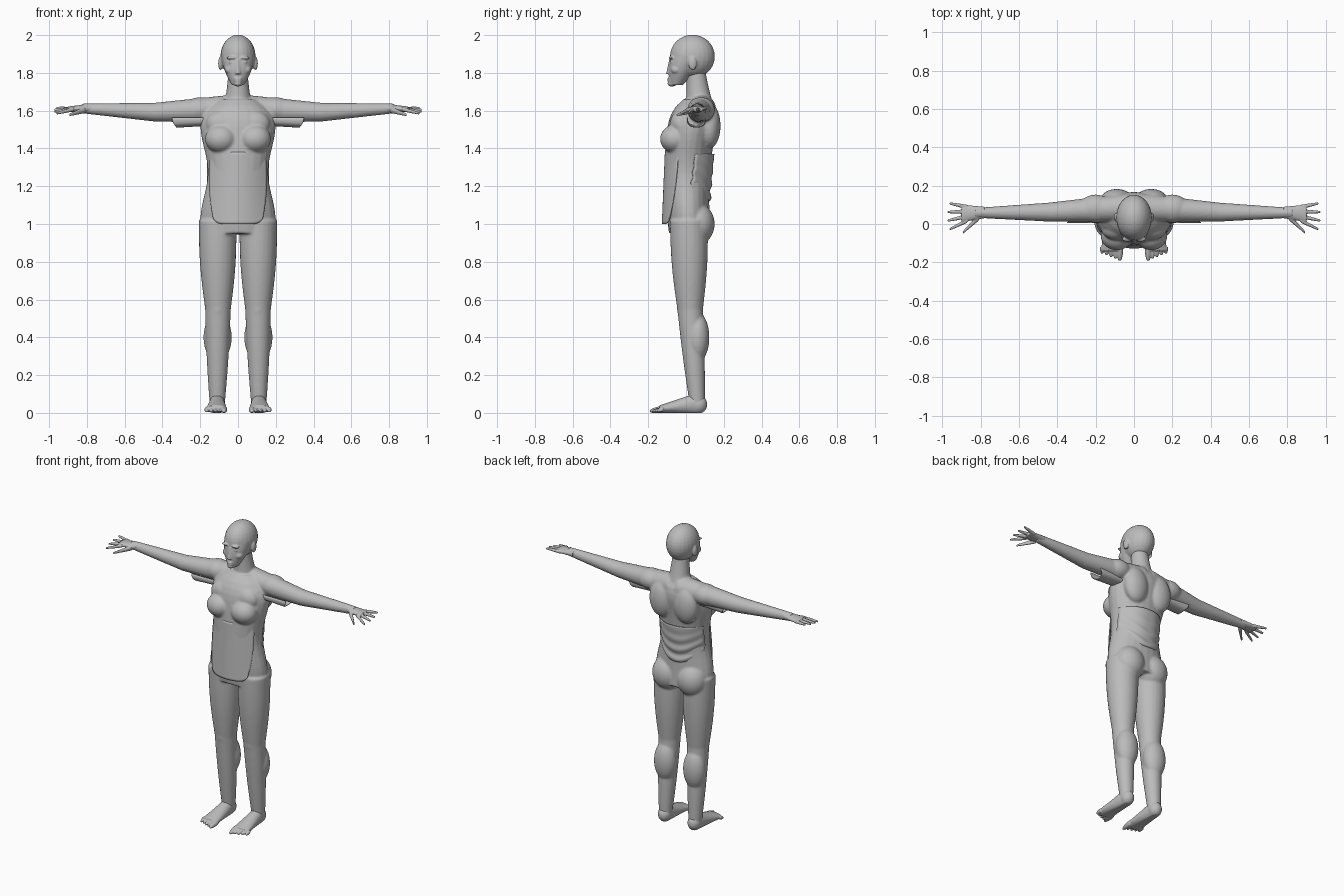
import bpy, bmesh, math
from mathutils import Vector, Matrix

cube = bpy.data.objects.get("Cube")
if cube:
    bpy.data.objects.remove(cube, do_unlink=True)

grey = bpy.data.materials.new("matte grey")
grey.use_nodes = True
grey.diffuse_color = (0.5, 0.5, 0.5, 1)
grey.node_tree.nodes["Principled BSDF"].inputs["Base Color"].default_value = grey.diffuse_color


def tube(bm, start, end, ring, sides=24, steps=20):
    """Skin elliptical rings from start to end; ring(t) gives two radii and a y shift."""
    start, end = Vector(start), Vector(end)
    span = end - start
    main = max(range(3), key=lambda axis: abs(span[axis]))
    i, j = [axis for axis in range(3) if axis != main]
    rings = []
    for step in range(steps + 1):
        t = step / steps
        a, b, shift = ring(t)
        loop = []
        for k in range(sides):
            angle = math.tau * k / sides
            co = start + span * t
            co.y += shift
            co[i] += a * math.cos(angle)
            co[j] += b * math.sin(angle)
            loop.append(bm.verts.new(co))
        rings.append(loop)
    for lower, upper in zip(rings, rings[1:]):
        for k in range(sides):
            n = (k + 1) % sides
            bm.faces.new((lower[k], lower[n], upper[n], upper[k]))
    bm.faces.new(rings[0])
    bm.faces.new(rings[-1])


def taper(bm, start, end, r_start, r_end, bulge=0):
    """Round limb with an optional swelling at its middle."""
    def ring(t):
        r = r_start + (r_end - r_start) * t + bulge * math.sin(math.pi * t)
        return r, r, 0
    tube(bm, start, end, ring)


def ball(bm, centre, radii):
    matrix = Matrix.Translation(centre) @ Matrix.Diagonal((*radii, 1))
    bmesh.ops.create_uvsphere(bm, u_segments=24, v_segments=16, radius=1, matrix=matrix)


def finish(name, bm):
    bmesh.ops.recalc_face_normals(bm, faces=bm.faces)
    for face in bm.faces:
        face.smooth = True
    mesh = bpy.data.meshes.new(name)
    bm.to_mesh(mesh)
    bm.free()
    mesh.materials.append(grey)
    ob = bpy.data.objects.new(name, mesh)
    bpy.context.collection.objects.link(ob)
    return ob


def fuse(name, bm, voxel, rounds):
    """Melt overlapping forms into one smooth skin."""
    ob = finish(name, bm)
    remesh = ob.modifiers.new("fuse", "REMESH")
    remesh.mode = "VOXEL"
    remesh.voxel_size = voxel
    remesh.use_smooth_shade = True
    ob.modifiers.new("soften", "SMOOTH").iterations = rounds


def sheet(name, point, count=28):
    """Thin cloth surface from a function of u and v, both from zero to one."""
    bm = bmesh.new()
    grid = [[bm.verts.new(point(u / count, v / count)) for u in range(count + 1)]
            for v in range(count + 1)]
    for row, above in zip(grid, grid[1:]):
        for u in range(count):
            bm.faces.new((row[u], row[u + 1], above[u + 1], above[u]))
    finish(name, bm).modifiers.new("cloth", "SOLIDIFY").thickness = 0.005


def torso_ring(t):
    """Wide hips, narrow waist, broad chest, closing in over the shoulders."""
    close = math.sqrt(1 - 0.7 * max(0, 5 * t - 4) ** 2)
    width = 0.18 + 0.02 * math.cos(math.tau * (1.4 * t - 0.14))
    depth = 0.11 + 0.025 * t
    lean = 0.02 + 0.04 * t * t - 0.022 * math.sin(math.pi * t)
    return width * close, depth * close, lean


# Body: torso, neck, arms and legs fused into one skin
body = bmesh.new()
tube(body, (0, 0, 0.95), (0, 0, 1.66), torso_ring)
taper(body, (0, 0.075, 1.6), (0, 0.05, 1.83), 0.08, 0.05, -0.005)
for side in (1, -1):
    # Arm: upper arm, shoulder muscle, forearm
    elbow = (side * 0.44, 0.062, 1.592)
    taper(body, (side * 0.03, 0.085, 1.61), elbow, 0.075, 0.05)
    ball(body, (side * 0.2, 0.08, 1.605), (0.09, 0.074, 0.066))
    taper(body, elbow, (side * 0.83, 0.058, 1.612), 0.05, 0.026)
    # Leg: thigh, shin, calf, kneecap
    knee = (side * 0.106, 0.022, 0.55)
    taper(body, (side * 0.108, 0.015, 1.02), knee, 0.1, 0.068, 0.01)
    taper(body, knee, (side * 0.11, 0.06, 0.04), 0.068, 0.04, 0.004)
    ball(body, (side * 0.108, 0.062, 0.4), (0.075, 0.062, 0.13))
    ball(body, (side * 0.106, -0.02, 0.55), (0.035, 0.028, 0.045))
    # Bust, upper chest, buttock, shoulder blade
    ball(body, (side * 0.09, -0.06, 1.45), (0.085, 0.077, 0.075))
    ball(body, (side * 0.085, -0.03, 1.53), (0.085, 0.055, 0.07))
    ball(body, (side * 0.09, 0.06, 1), (0.1, 0.092, 0.11))
    ball(body, (side * 0.09, 0.125, 1.52), (0.085, 0.058, 0.12))
fuse("body", body, 0.007, 6)

# Head: skull, jaw, nose, chin, lips
head = bmesh.new()
ball(head, (0, 0.034, 1.887), (0.093, 0.119, 0.115))
taper(head, (0, -0.05, 1.735), (0, 0.01, 1.9), 0.033, 0.088, 0.012)
taper(head, (0, -0.09, 1.795), (0, -0.08, 1.87), 0.015, 0.01)
ball(head, (0, -0.075, 1.744), (0.022, 0.023, 0.017))
for lip_height in (1.77, 1.759):
    ball(head, (0, -0.085, lip_height), (0.023, 0.014, 0.006))
for side in (1, -1):
    # Brow, eye, cheek, ear
    ball(head, (side * 0.034, -0.078, 1.88), (0.03, 0.014, 0.008))
    ball(head, (side * 0.034, -0.07, 1.857), (0.016, 0.015, 0.009))
    ball(head, (side * 0.045, -0.05, 1.817), (0.026, 0.03, 0.024))
    ball(head, (side * 0.093, 0.035, 1.85), (0.012, 0.022, 0.036))
fuse("head", head, 0.005, 3)

for side, label in ((1, "left"), (-1, "right")):
    # Hand: flat palm, four spread fingers and a thumb
    hand = bmesh.new()
    tube(hand, (side * 0.78, 0.06, 1.612), (side * 0.9, 0.055, 1.608),
         lambda t: (0.03 + 0.016 * t, 0.024 - 0.01 * t, 0))
    for k in range(4):
        spread = k - 1.5
        tip = (side * (0.977 - 0.01 * abs(spread)), 0.04 + 0.045 * spread, 1.6 + 0.01 * spread)
        taper(hand, (side * 0.87, 0.053 + 0.024 * spread, 1.608), tip, 0.011, 0.006, 0.001)
    taper(hand, (side * 0.81, 0.035, 1.605), (side * 0.893, -0.045, 1.577), 0.018, 0.007)
    fuse(label + "_hand", hand, 0.0035, 2)

    # Foot: heel, arch sloping to the ball, five toes
    foot = bmesh.new()
    ball(foot, (side * 0.11, 0.065, 0.045), (0.042, 0.047, 0.05))
    tube(foot, (side * 0.11, 0.07, 0.05), (side * 0.115, -0.14, 0.02),
         lambda t: (0.038 + 0.019 * t, 0.06 - 0.04 * t, 0))
    for k in range(5):
        x = side * (0.074 + 0.023 * k)
        size = 0.012 + 0.005 * (k == 0)
        taper(foot, (x, -0.12, 0.02), (x, 0.009 * k - 0.19, 0.01), size, size / 2, size / 5)
    for vert in foot.verts:
        vert.co.z = max(vert.co.z, 0)
    fuse(label + "_foot", foot, 0.004, 2)

    # Torn sleeve hanging under the upper arm
    def sleeve(u, v):
        sag = math.sin(math.pi * u)
        reach = 0.15 + (0.2 - 0.025 * sag) * v
        drop = (0.045 + 0.01 * v) * math.sqrt(max(sag, 0))
        return side * reach, 0.055 + 0.05 * math.cos(math.pi * u), 1.565 - drop
    sheet(label + "_sleeve", sleeve)


def front_panel(u, v):
    """Cloth hanging over the belly, with rounded lower corners."""
    across = 2 * u - 1
    half = 0.15 + 0.006 * math.sin(math.pi * v) - 0.018 * v ** 3
    wrap = (0.07 - 0.03 * v * v) * across ** 2
    height = 1.38 - 0.38 * v + 0.03 * v * across ** 8
    return half * across, wrap - 0.112 - 0.016 * v, height


def back_panel(u, v):
    """Gathered cloth sagging across the lower back."""
    across = 2 * u - 1
    fold = 0.007 * v * math.sin(22 * v + 5 * across ** 2 + 2 * across)
    wrap = 0.1 * abs(across) ** 2.5
    height = 1.37 - 0.2 * v - 0.05 * v * (1 - across ** 2)
    return 0.165 * across, 0.15 - 0.024 * v - wrap + fold, height


sheet("front_cloth_panel", front_panel)
sheet("back_cloth_folds", back_panel)
